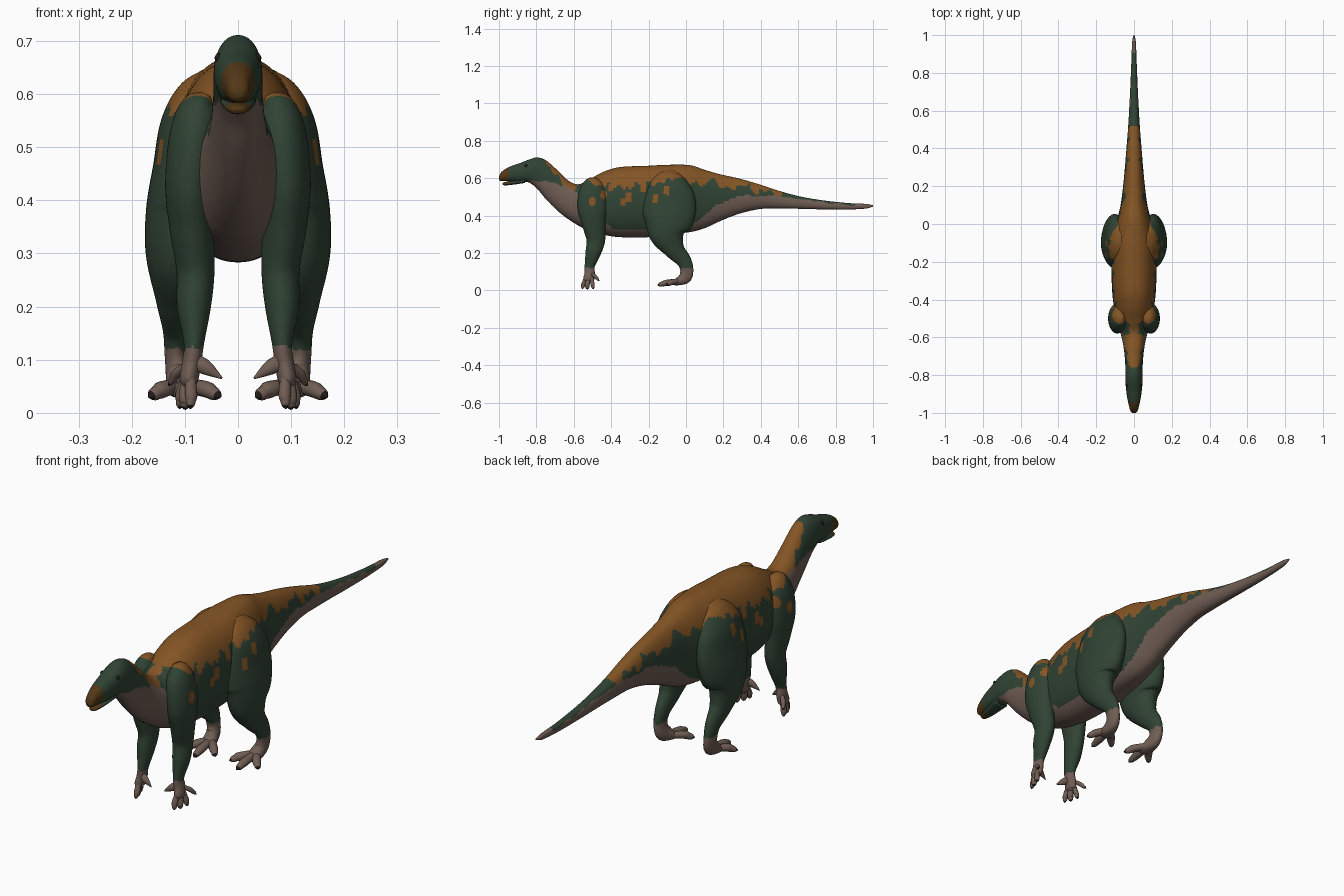
import bpy, bmesh, math
from mathutils import Vector, noise

if "Cube" in bpy.data.objects:
    bpy.data.objects.remove(bpy.data.objects["Cube"], do_unlink=True)


def material(name, rgb):
    m = bpy.data.materials.new(name)
    m.use_nodes = True
    m.diffuse_color = (*rgb, 1)
    bsdf = m.node_tree.nodes["Principled BSDF"]
    bsdf.inputs["Base Color"].default_value = (*rgb, 1)
    bsdf.inputs["Roughness"].default_value = 0.8
    return m


MATERIALS = [
    material("dark_green", (.03, .056, .034)),
    material("rust_orange", (.23, .09, .018)),
    material("belly_tan", (.16, .11, .088)),
    material("beak_brown", (.085, .038, .008)),
    material("claw_black", (.015, .011, .011)),
]
GREEN, ORANGE, TAN, BEAK, CLAW = range(len(MATERIALS))


def smooth_path(points, steps):
    """Catmull-Rom interpolation through rows of any length."""
    rows = [Vector(p) for p in points]
    rows = [2 * rows[0] - rows[1]] + rows + [2 * rows[-1] - rows[-2]]
    out = []
    for a, b, c, d in zip(rows, rows[1:], rows[2:], rows[3:]):
        for i in range(steps):
            t = i / steps
            out.append(.5 * (2 * b + (c - a) * t + (2 * a - 5 * b + 4 * c - d) * t * t
                             + (3 * b - a - 3 * c + d) * t ** 3))
    return out + [rows[-2]]


def loft(name, stations, paint, steps=8, sides=24, side_axis=(1, 0, 0), tangent=None, power=2.0):
    """Skin rings of (x, y, z, side radius, depth radius) and paint each face."""
    rows = smooth_path(stations, steps)
    bm = bmesh.new()
    rings = []
    for i, row in enumerate(rows):
        centre = Vector(row[:3])
        ahead = Vector(rows[min(i + 1, len(rows) - 1)][:3])
        behind = Vector(rows[max(i - 1, 0)][:3])
        along = Vector(tangent) if tangent else (ahead - behind).normalized()
        side = Vector(side_axis)
        side = (side - along * side.dot(along)).normalized()
        depth = along.cross(side)
        ring = []
        for k in range(sides):
            a = math.tau * k / sides
            c, s = math.cos(a), math.sin(a)
            c, s = (math.copysign(abs(v) ** (2 / power), v) for v in (c, s))
            ring.append(bm.verts.new(centre + side * c * max(row[3], .001) + depth * s * max(row[4], .001)))
        rings.append(ring)
    for i, (r, q) in enumerate(zip(rings, rings[1:])):
        for k in range(sides):
            n = (k + 1) % sides
            f = bm.faces.new((r[k], r[n], q[n], q[k]))
            f.material_index = paint(f.calc_center_median(), i / (len(rings) - 1))
    for ring, t in ((rings[0], 0), (rings[-1], 1)):
        f = bm.faces.new(ring)
        f.material_index = paint(f.calc_center_median(), t)
    bmesh.ops.recalc_face_normals(bm, faces=bm.faces)
    for f in bm.faces:
        f.smooth = True
    mesh = bpy.data.meshes.new(name)
    bm.to_mesh(mesh)
    bm.free()
    for m in MATERIALS:
        mesh.materials.append(m)
    obj = bpy.data.objects.new(name, mesh)
    bpy.context.collection.objects.link(obj)
    return obj


def line(points, y):
    for (a, za), (b, zb) in zip(points, points[1:]):
        if a <= y <= b:
            return za + (zb - za) * (y - a) / (b - a)
    return points[0][1] if y < points[0][0] else points[-1][1]


# Lower edge of the orange saddle, upper edge of the tan underside (y, z), and flank spots
SADDLE = [(-.77, .8), (-.76, .69), (-.67, .58), (-.6, .545), (-.53, .58), (-.4, .565),
          (-.2, .56), (-.05, .6), (.1, .585), (.3, .55), (.5, .512), (.56, .6)]
UNDERSIDE = [(-.9, .3), (-.87, .56), (-.83, .588), (-.75, .585), (-.65, .56), (-.58, .52),
             (-.5, .42), (-.4, .33), (-.2, .32), (0, .34), (.1, .4), (.16, .46), (.29, .505),
             (.5, .505), (.75, .472), (.9, .452), (.95, .6)]
SPOTS = [(-.5, .475), (-.34, .475), (-.31, .505), (-.165, .49), (-.23, .545),
         (-.1, .535), (-.4, .55), (-.44, .51)]


def upper_skin(p):
    jag = noise.noise(Vector((abs(p.x) * 8, p.y * 28, p.z * 14))) * .045
    if p.z > line(SADDLE, p.y) + jag:
        return ORANGE
    for y, z in SPOTS:
        if ((p.y - y) / .016) ** 2 + ((p.z - z) / .026) ** 2 < 1 + jag * 10:
            return ORANGE
    return GREEN


def body_paint(p, t):
    if p.y < -.945:
        return BEAK
    jag = noise.noise(Vector((0, p.y * 20, p.z * 20))) * .012
    return TAN if p.z < line(UNDERSIDE, p.y) + jag else upper_skin(p)


def limb_paint(p, t):
    return TAN if p.z < .12 + noise.noise(p * 60) * .01 else upper_skin(p)


def digit_paint(p, t):
    return CLAW if t > .78 else TAN


# Head, neck, torso and tail in one skin: y, top, bottom, half width
PROFILE = [
    (-1, .61, .592, .01), (-.99, .63, .585, .019), (-.965, .65, .585, .026),
    (-.93, .667, .582, .034), (-.885, .682, .579, .041), (-.84, .70, .577, .045),
    (-.797, .711, .545, .046), (-.755, .70, .495, .046), (-.717, .67, .455, .048),
    (-.674, .63, .415, .052), (-.625, .585, .378, .06), (-.575, .568, .347, .072),
    (-.52, .592, .32, .09), (-.44, .635, .298, .106), (-.35, .66, .285, .116),
    (-.2, .667, .285, .12), (-.1, .672, .3, .115), (.02, .67, .312, .09),
    (.1, .645, .333, .071), (.18, .622, .37, .06), (.29, .597, .412, .049),
    (.4, .565, .436, .04), (.5, .532, .438, .032), (.6, .505, .437, .026),
    (.717, .484, .434, .02), (.86, .468, .433, .014), (.96, .463, .438, .01), (1, .456, .449, .003)]
loft("body", [(0, y, (a + b) / 2, w, (a - b) / 2) for y, a, b, w in PROFILE],
     body_paint, steps=10, sides=80, tangent=(0, 1, 0), power=2.2)

# Lower beak, set below a thin mouth gap
loft("lower_beak", [(0, -.98, .571, .006, .003), (0, -.97, .571, .016, .009),
                    (0, -.93, .576, .026, .011), (0, -.86, .587, .034, .012)],
     lambda p, t: BEAK if p.y < -.945 else GREEN, tangent=(0, 1, 0))

FORELEG = [(.06, -.5, .6, .01, .02), (.072, -.5, .575, .036, .05), (.082, -.5, .52, .047, .075),
           (.09, -.5, .43, .047, .078), (.087, -.492, .35, .042, .062), (.08, -.482, .27, .036, .05),
           (.083, -.497, .2, .032, .041), (.083, -.515, .13, .019, .027),
           (.088, -.515, .09, .018, .028), (.093, -.52, .06, .017, .029), (.094, -.52, .048, .008, .015)]
HINDLEG = [(.06, -.08, .64, .01, .03), (.075, -.085, .6, .04, .085), (.09, -.09, .54, .056, .125),
           (.1, -.09, .46, .06, .143), (.11, -.092, .38, .063, .135), (.117, -.098, .3, .057, .098),
           (.118, -.062, .22, .038, .056), (.117, -.012, .16, .025, .04), (.117, .004, .11, .021, .035),
           (.112, -.006, .07, .024, .034), (.106, -.045, .047, .03, .02), (.104, -.07, .042, .02, .012)]

# Digits: name, root, middle, tip, radius
FINGERS = [("front_finger", (.09, -.535, .07), (.088, -.548, .035), (.09, -.555, .008), .012),
           ("middle_finger", (.095, -.52, .07), (.098, -.528, .03), (.1, -.527, .006), .014),
           ("rear_finger", (.098, -.505, .07), (.106, -.5, .035), (.11, -.495, .008), .012),
           ("outer_finger", (.095, -.505, .09), (.115, -.485, .075), (.13, -.465, .052), .01)]
TOES = [("inner_toe", (.1, -.03, .052), (.062, -.075, .045), (.033, -.105, .03), .017),
        ("middle_toe", (.104, -.04, .05), (.102, -.1, .042), (.1, -.153, .028), .018),
        ("outer_toe", (.11, -.03, .052), (.14, -.075, .045), (.168, -.105, .03), .017)]


def digit(name, root, mid, tip, r, s, paint):
    a, b, c = (Vector((s * p[0], p[1], p[2])) for p in (root, mid, tip))
    knuckle = b.lerp(c, .45)
    rows = [(*a, r * .8, r * .8), (*b, r, r * .9), (*knuckle, r * .8, r * .8),
            (*b.lerp(c, .75), r * .65, r * .6), (*c, .002, .002)]
    loft(name, rows, paint, steps=5, sides=14, side_axis=(.8, .6, .1))


for s, label in ((1, "left_"), (-1, "right_")):
    for name, rows in (("foreleg", FORELEG), ("hind_leg", HINDLEG)):
        loft(label + name, [(s * r[0], *r[1:]) for r in rows], limb_paint, steps=10, sides=56)
    for finger in FINGERS:
        digit(label + finger[0], *finger[1:], s, digit_paint)
    for toe in TOES:
        digit(label + toe[0], *toe[1:], s, digit_paint)
    # Thumb spike points inward
    loft(label + "thumb_spike", [(s * .088, -.52, .1, .013, .016), (s * .06, -.53, .085, .011, .014),
                                 (s * .03, -.535, .065, .001, .002)],
         lambda p, t: TAN, steps=6, sides=14, side_axis=(0, 1, 0))
    # Eye bead
    loft(label + "eye", [(s * .034 + s * .008 * math.sin(a), -.855, .668 + .008 * math.cos(a), .001, .001)
                         if a in (0, math.pi) else
                         (s * .036, -.855, .668 + .008 * math.cos(a), .008 * math.sin(a), .008 * math.sin(a))
                         for a in [math.pi * i / 6 for i in range(7)]],
         lambda p, t: CLAW, steps=2, sides=12)
